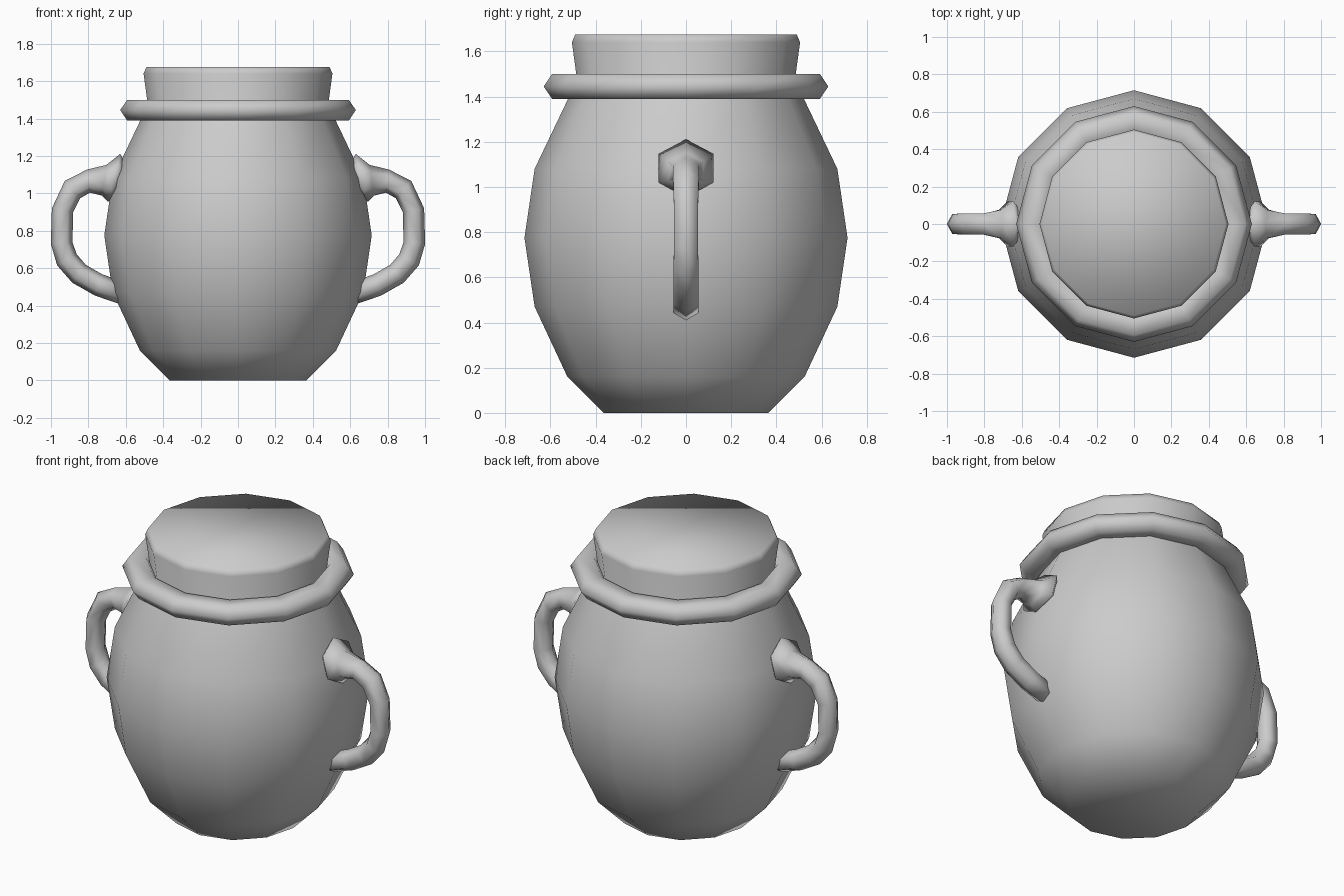
import bpy, bmesh
from math import sin, cos, pi, radians
from mathutils import Vector

if "Cube" in bpy.data.objects:
    bpy.data.objects.remove(bpy.data.objects["Cube"])


def skin_rings(name, rings, cap=True, loop=False):
    """Bridge equal rings of points into one smooth object."""
    bm = bmesh.new()
    vs = [[bm.verts.new(p) for p in ring] for ring in rings]
    n = len(vs[0])
    pairs = list(zip(vs, vs[1:])) + ([(vs[-1], vs[0])] if loop else [])
    for a, b in pairs:
        for i in range(n):
            j = (i + 1) % n
            bm.faces.new((a[i], a[j], b[j], b[i]))
    if cap and not loop:
        bm.faces.new(vs[0][::-1])
        bm.faces.new(vs[-1])
    bmesh.ops.recalc_face_normals(bm, faces=bm.faces)
    for f in bm.faces:
        f.smooth = True
    me = bpy.data.meshes.new(name)
    bm.to_mesh(me)
    bm.free()
    ob = bpy.data.objects.new(name, me)
    bpy.context.collection.objects.link(ob)
    return ob


def lathe(name, profile, loop=False, sides=12):
    rings = [[(r * cos(2 * pi * i / sides), r * sin(2 * pi * i / sides), z)
              for i in range(sides)] for r, z in profile]
    return skin_rings(name, rings, loop=loop)


# Round jar body with flared neck and flat closed top
lathe("jar_body", [(0.365, 0), (0.525, 0.16), (0.67, 0.47), (0.715, 0.775),
                   (0.67, 1.08), (0.522, 1.39), (0.483, 1.48),
                   (0.505, 1.64), (0.49, 1.675)])

# Thick collar ring around the neck
lathe("neck_ring", [(0.593, 1.39), (0.63, 1.445), (0.593, 1.50),
                    (0.50, 1.50), (0.46, 1.445), (0.50, 1.39)], loop=True)

# Side handle: x, z, radius and direction of the path (degrees in the xz plane)
path = [(0.622, 1.08, 0.085, 14), (0.662, 1.083, 0.132, 14),
        (0.715, 1.07, 0.083, 8), (0.80, 1.065, 0.062, -8),
        (0.885, 1.02, 0.062, -42), (0.938, 0.91, 0.058, -80),
        (0.943, 0.735, 0.058, -95), (0.915, 0.645, 0.06, -120),
        (0.85, 0.57, 0.06, -143), (0.745, 0.51, 0.06, -160),
        (0.60, 0.46, 0.06, -163)]
rings = []
for x, z, r, deg in path:
    a = radians(deg)
    side = Vector((-sin(a), 0, cos(a)))
    rings.append([Vector((x, 0, z)) + side * r * cos(k * pi / 3)
                  + Vector((0, 1.06 * r * sin(k * pi / 3), 0)) for k in range(6)])
handles = skin_rings("side_handles", rings)
handles.modifiers.new("mirror", 'MIRROR').use_axis = (True, False, False)
